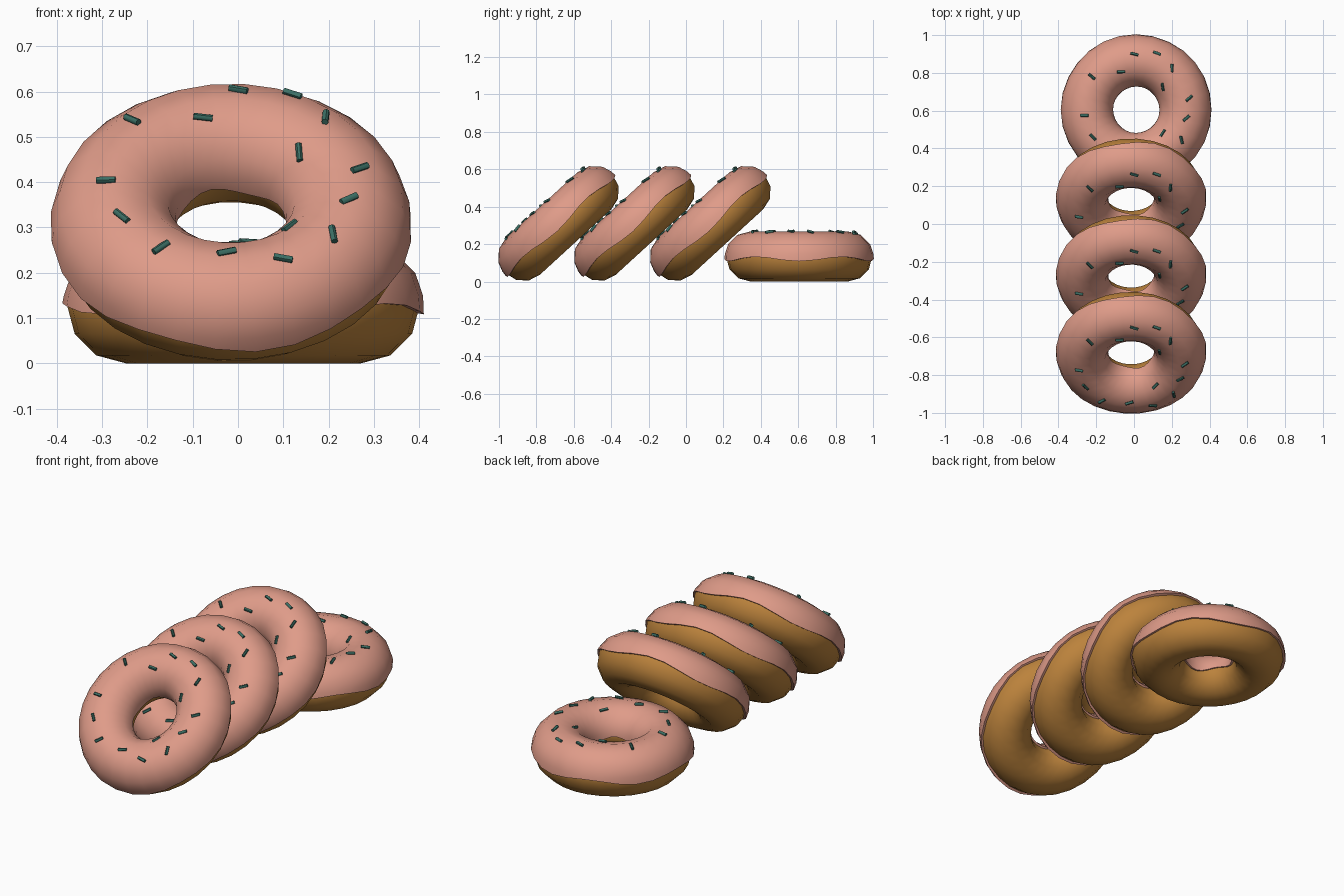
import bpy, bmesh, math
from mathutils import Matrix, Vector

if "Cube" in bpy.data.objects:
    bpy.data.objects.remove(bpy.data.objects["Cube"])

R, r, SEG = 0.26, 0.13, 28


def material(name, rgb):
    m = bpy.data.materials.new(name)
    m.diffuse_color = (*rgb, 1)
    m.use_nodes = True
    m.node_tree.nodes["Principled BSDF"].inputs["Base Color"].default_value = m.diffuse_color
    return m


DOUGH = material("golden dough", (0.50, 0.225, 0.045))
ICING = material("pink icing", (0.74, 0.33, 0.25))
GREEN = material("teal sprinkle", (0.045, 0.16, 0.13))


def ring_point(a, b, rad):
    """Point on the ring: a goes round the hole, b round the tube."""
    d = R + rad * math.cos(b)
    return Vector((d * math.cos(a), d * math.sin(a), rad * math.sin(b)))


def ring_mesh(name, mat, profile, closed):
    """Sweep profile(a) -> [(tube angle, tube radius)] round the hole."""
    bm = bmesh.new()
    rows = []
    for i in range(SEG):
        a = 2 * math.pi * i / SEG
        rows.append([bm.verts.new(ring_point(a, b, q)) for b, q in profile(a)])
    n = len(rows[0])
    for i in range(SEG):
        p, q = rows[i], rows[(i + 1) % SEG]
        for j in range(n if closed else n - 1):
            k = (j + 1) % n
            bm.faces.new((p[j], q[j], q[k], p[k]))
    return finish(bm, name, mat)


def finish(bm, name, mat):
    me = bpy.data.meshes.new(name)
    bm.to_mesh(me)
    bm.free()
    me.materials.append(mat)
    return me


def dough_profile(a):
    return [(math.radians(30 * j), r) for j in range(12)]


def icing_profile(a):
    # wavy lower rim outside, gently wavy rim inside the hole
    lo = math.radians(-4 - 5 * math.cos(5 * a))
    hi = math.radians(184 + 4 * math.cos(4 * a + 1))
    t = 0.138
    mid = [(math.radians(d), t) for d in (30, 60, 90, 120, 150)]
    return [(lo, 0.124), (lo, t + 0.002), (math.radians(8), t)] + mid + [
        (math.radians(172), t), (hi, t), (hi, 0.124)]


# sprinkles: x, y on the ring and direction in degrees
SPRINKLES = [
    (-.01, .295, -15), (.11, .30, -20), (.19, .22, 90), (-.08, .20, 0),
    (-.235, .175, -40), (.14, .12, 90), (.28, .06, 40), (.265, -.045, 40),
    (-.275, -.03, 0), (-.23, -.145, -45), (.14, -.123, 60), (.24, -.16, -75),
    (.011, -.24, 25), (.137, -.249, -5), (-.135, -.238, 45)]


def sprinkle_mesh():
    bm = bmesh.new()
    for x, y, deg in SPRINKLES:
        a = math.atan2(y, x)
        b = math.acos(max(-1, min(1, (math.hypot(x, y) - R) / 0.139)))
        pos = ring_point(a, b, 0.139)
        normal = (pos - ring_point(a, 0, 0)).normalized()
        g = math.radians(deg)
        along = Vector((math.cos(g), math.sin(g), 0))
        along = (along - normal * along.dot(normal)).normalized()
        side = normal.cross(along)
        m = Matrix((side, normal, along)).transposed().to_4x4()
        m.translation = pos
        bmesh.ops.create_cone(bm, cap_ends=True, segments=8, radius1=0.0075,
                              radius2=0.0075, depth=0.042, matrix=m)
    return finish(bm, "sprinkles", GREEN)


parts = {
    "dough": ring_mesh("dough", DOUGH, dough_profile, True),
    "icing": ring_mesh("icing", ICING, icing_profile, False),
    "sprinkles": sprinkle_mesh(),
}
for me in parts.values():
    bm = bmesh.new()
    bm.from_mesh(me)
    bmesh.ops.recalc_face_normals(bm, faces=bm.faces)
    bm.to_mesh(me)
    bm.free()


def doughnut(label, loc, tilt, turn):
    m = (Matrix.Translation(loc) @ Matrix.Rotation(math.radians(tilt), 4, 'X')
         @ Matrix.Rotation(math.radians(turn), 4, 'Z'))
    for part, me in parts.items():
        ob = bpy.data.objects.new(f"{label}_{part}", me.copy())
        bpy.context.collection.objects.link(ob)
        ob.matrix_world = m
        bpy.ops.object.select_all(action='DESELECT')
        ob.select_set(True)
        bpy.context.view_layer.objects.active = ob
        bpy.ops.object.shade_smooth_by_angle(angle=math.radians(45))


# one lying flat at the back, three leaning in a row
doughnut("flat_doughnut", (0.012, 0.605, 0.13), 0, 0)
for i, y in enumerate((-0.678, -0.272, 0.134)):
    doughnut(f"leaning_doughnut_{i + 1}", (-0.015, y, 0.307), 42.5, -5)
